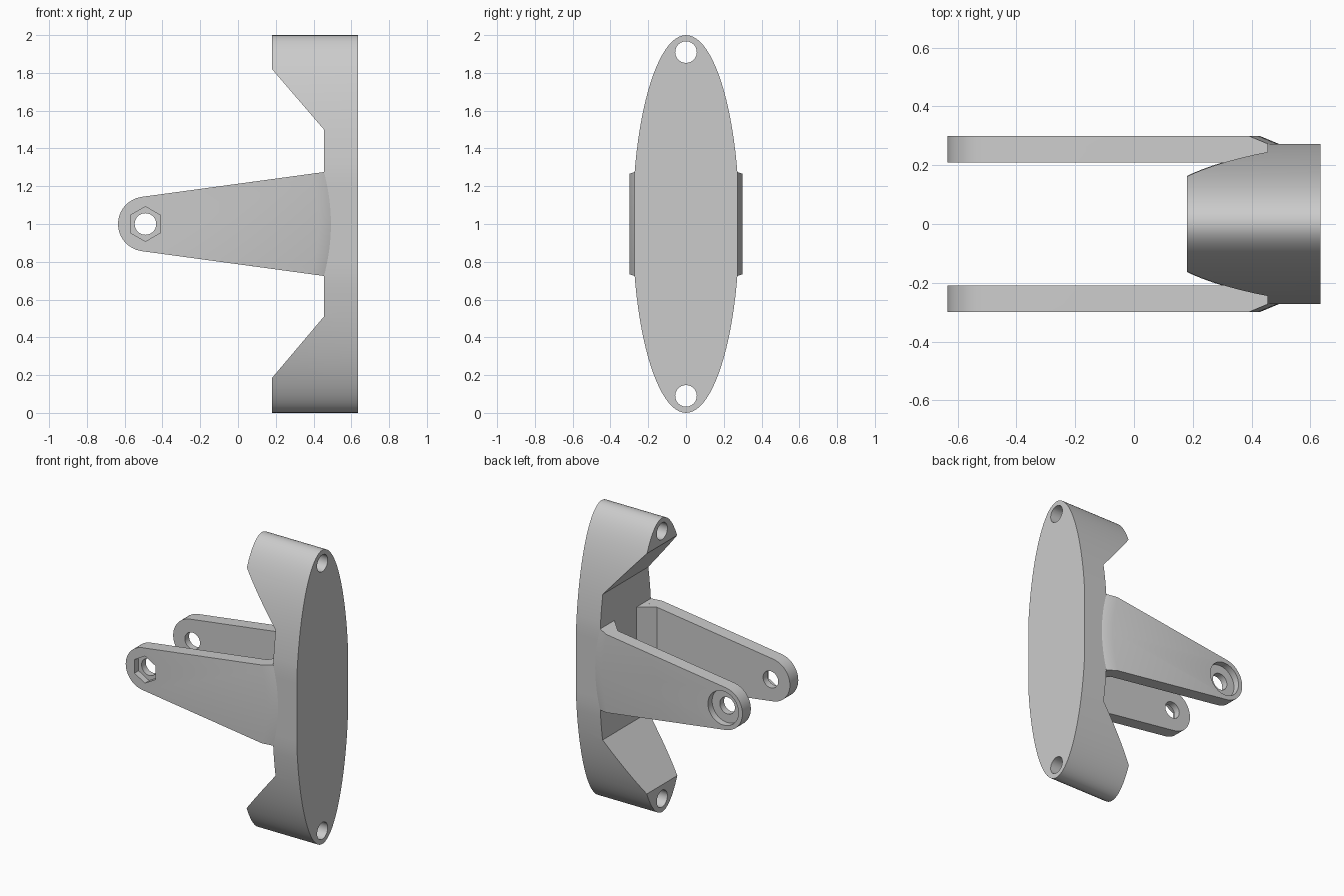
import bpy
import bmesh
from math import cos, sin, pi, radians, atan
from mathutils import Vector

if "Cube" in bpy.data.objects:
    bpy.data.objects.remove(bpy.data.objects["Cube"], do_unlink=True)

grey = bpy.data.materials.new("plain grey")
grey.use_nodes = True
colour = (0.6, 0.6, 0.6, 1)
grey.diffuse_color = colour
grey.node_tree.nodes["Principled BSDF"].inputs["Base Color"].default_value = colour


def loft(name, sections):
    """Closed solid through matching rings of points."""
    bm = bmesh.new()
    rings = [[bm.verts.new(p) for p in ring] for ring in sections]
    n = len(rings[0])
    for a, b in zip(rings, rings[1:]):
        for i in range(n):
            j = (i + 1) % n
            bm.faces.new((a[i], a[j], b[j], b[i]))
    bm.faces.new(rings[0][::-1])
    bm.faces.new(rings[-1])
    bmesh.ops.recalc_face_normals(bm, faces=bm.faces)
    mesh = bpy.data.meshes.new(name)
    bm.to_mesh(mesh)
    bm.free()
    mesh.materials.append(grey)
    obj = bpy.data.objects.new(name, mesh)
    bpy.context.collection.objects.link(obj)
    return obj


def rod(axis, centre, radius, start, end, sides=40):
    """Round or many-sided cutter along x or y."""
    sections = []
    for s in (start, end):
        ring = []
        for i in range(sides):
            t = 2 * pi * i / sides
            u, z = radius * sin(t), centre[1] + radius * cos(t)
            ring.append((s, centre[0] + u, z) if axis == "x" else (centre[0] + u, s, z))
        sections.append(ring)
    return loft("cutter", sections)


def combine(obj, other, operation):
    mod = obj.modifiers.new(operation.lower(), "BOOLEAN")
    mod.operation = operation
    mod.solver = "EXACT"
    mod.object = other
    bpy.context.view_layer.objects.active = obj
    bpy.ops.object.modifier_apply(modifier=mod.name)
    bpy.data.objects.remove(other, do_unlink=True)


def smooth(obj):
    bpy.ops.object.select_all(action="DESELECT")
    obj.select_set(True)
    bpy.context.view_layer.objects.active = obj
    bpy.ops.object.shade_smooth_by_angle(angle=radians(25))


# Elliptical mounting body with slightly flattened sides
FLAT = 0.273
ellipse = [(max(-FLAT, min(FLAT, 0.283 * cos(t))), 1 + sin(t))
           for t in (2 * pi * i / 96 for i in range(96))]
body = loft("mounting_body", [[(x, y, z) for y, z in ellipse] for x in (0.18, 0.635)])

# Sloped clearance between the two ends
notch = [(0.094, 1.92), (0.455, 1.5), (0.455, 0.51), (0.094, 0.083)]
combine(body, loft("cutter", [[(x, y, z) for x, z in notch] for y in (-0.5, 0.5)]), "DIFFERENCE")

# Screw holes at both ends
for z in (0.09, 1.91):
    combine(body, rod("x", (0, z), 0.057, 0, 0.8), "DIFFERENCE")
smooth(body)

# Tapered clevis arms
PIVOT, ROUND, ROOT, ROOT_H = -0.49, 0.145, 0.455, 0.275
SLOPE = atan(0.1365)


def half_height(x):
    return ROOT_H - (ROOT - x) * 0.1365


def arm_ring(side, y, root):
    """Rounded tip, straight taper and bowed root."""
    ring = []
    for i in range(25):
        t = pi / 2 + SLOPE + (pi - 2 * SLOPE) * i / 24
        ring.append((PIVOT + ROUND * cos(t), side * y, 1 + ROUND * sin(t)))
    h = half_height(root)
    for i in range(17):
        k = -1 + i / 8
        ring.append((root + 0.037 * (1 - k * k), side * y, 1 + h * k))
    return ring


def make_arm(name, side):
    arm = loft(name, [arm_ring(side, 0.21, ROOT), arm_ring(side, FLAT, ROOT),
                      arm_ring(side, 0.30, 0.39)])
    # Inner corner gusset
    corner = [(0.366, 0.21), (ROOT, 0.12), (ROOT, 0.25), (0.366, 0.25)]
    gusset = loft("gusset", [[(x, side * y, 1 + s * half_height(x)) for x, y in corner]
                             for s in (-1, 1)])
    combine(arm, gusset, "UNION")
    # Pivot hole and outer recess: hexagonal in front, round behind
    combine(arm, rod("y", (PIVOT, 1), 0.057, side * 0.1, side * 0.4), "DIFFERENCE")
    radius, sides = (0.092, 6) if side < 0 else (0.115, 40)
    combine(arm, rod("y", (PIVOT, 1), radius, side * 0.255, side * 0.4, sides), "DIFFERENCE")
    smooth(arm)


make_arm("front_arm", -1)
make_arm("back_arm", 1)
